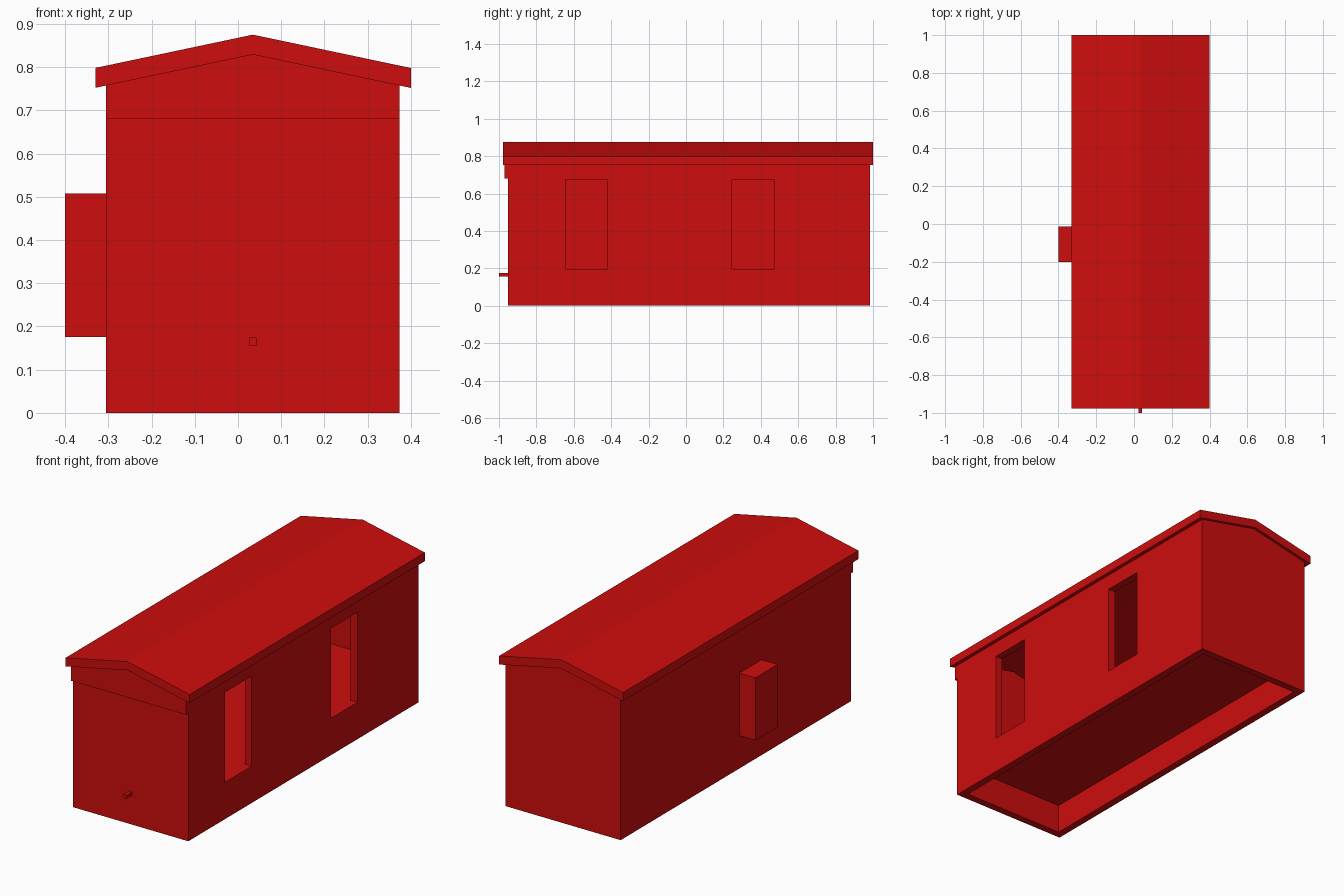
import bpy
import bmesh

default_cube = bpy.data.objects.get("Cube")
if default_cube:
    bpy.data.objects.remove(default_cube, do_unlink=True)

# Single red paint
red = bpy.data.materials.new("red_paint")
red.use_nodes = True
colour = (0.62, 0.004, 0.004, 1.0)
red.diffuse_color = colour
red.node_tree.nodes["Principled BSDF"].inputs["Base Color"].default_value = colour

# Main dimensions
LEFT, RIGHT, CENTRE = -0.305, 0.374, 0.0345
FRONT, BACK = -0.952, 0.985
RIDGE, SLOPE = 0.829, 0.211
WALL = 0.04
FLOOR_BOTTOM, FLOOR_TOP = 0.155, 0.196


def under_roof(x):
    """Height of the roof underside at x."""
    return RIDGE - SLOPE * abs(x - CENTRE)


def extrude(name, profile, y0, y1):
    """Extrude an x-z profile from y0 to y1."""
    bm = bmesh.new()
    face = bm.faces.new([bm.verts.new((x, y0, z)) for x, z in profile])
    result = bmesh.ops.extrude_face_region(bm, geom=[face])
    verts = [g for g in result["geom"] if isinstance(g, bmesh.types.BMVert)]
    bmesh.ops.translate(bm, verts=verts, vec=(0, y1 - y0, 0))
    bmesh.ops.recalc_face_normals(bm, faces=bm.faces)
    mesh = bpy.data.meshes.new(name)
    bm.to_mesh(mesh)
    bm.free()
    mesh.materials.append(red)
    obj = bpy.data.objects.new(name, mesh)
    bpy.context.collection.objects.link(obj)
    return obj


def box(name, x0, x1, y0, y1, z0, z1):
    return extrude(name, [(x0, z0), (x1, z0), (x1, z1), (x0, z1)], y0, y1)


def gable(x0, x1, base):
    """House-shaped profile whose top follows the roof."""
    return [(x0, base), (x1, base), (x1, under_roof(x1)),
            (CENTRE, RIDGE), (x0, under_roof(x0))]


def cut(target, cutter):
    cutter.hide_render = True
    mod = target.modifiers.new("cut", "BOOLEAN")
    mod.operation = "DIFFERENCE"
    mod.solver = "EXACT"
    mod.object = cutter
    bpy.context.view_layer.objects.active = target
    bpy.ops.object.modifier_apply(modifier=mod.name)
    bpy.data.objects.remove(cutter, do_unlink=True)


# Hollow body with a raised floor and an open underside
body = extrude("body", gable(LEFT, RIGHT, 0), FRONT, BACK)
inside = (LEFT + WALL, RIGHT - WALL, FRONT + WALL, BACK - WALL)
cut(body, box("underside_cutter", *inside, -0.1, FLOOR_BOTTOM))
cut(body, box("room_cutter", *inside, FLOOR_TOP, 1.0))

# Two tall openings in the left wall
for y0 in (-0.645, 0.246):
    cut(body, box("opening_cutter", RIGHT - 2 * WALL, RIGHT + WALL,
                  y0, y0 + 0.225, FLOOR_TOP, 0.675))

# Overhanging pitched roof slab
x0, x1, thick = -0.33, 0.4, 0.046
lower = [(x, under_roof(x)) for x in (x0, CENTRE, x1)]
upper = [(x, z + thick) for x, z in reversed(lower)]
extrude("roof", lower + upper, -0.978, 1.0)

# Front fascia, side cupboard and coupling peg
extrude("front_fascia", gable(LEFT, RIGHT, 0.68), -0.97, FRONT)
box("side_cupboard", -0.4, LEFT, -0.2, -0.013, 0.175, 0.508)
box("front_peg", 0.025, 0.043, -1.0, FRONT, 0.156, 0.174)
